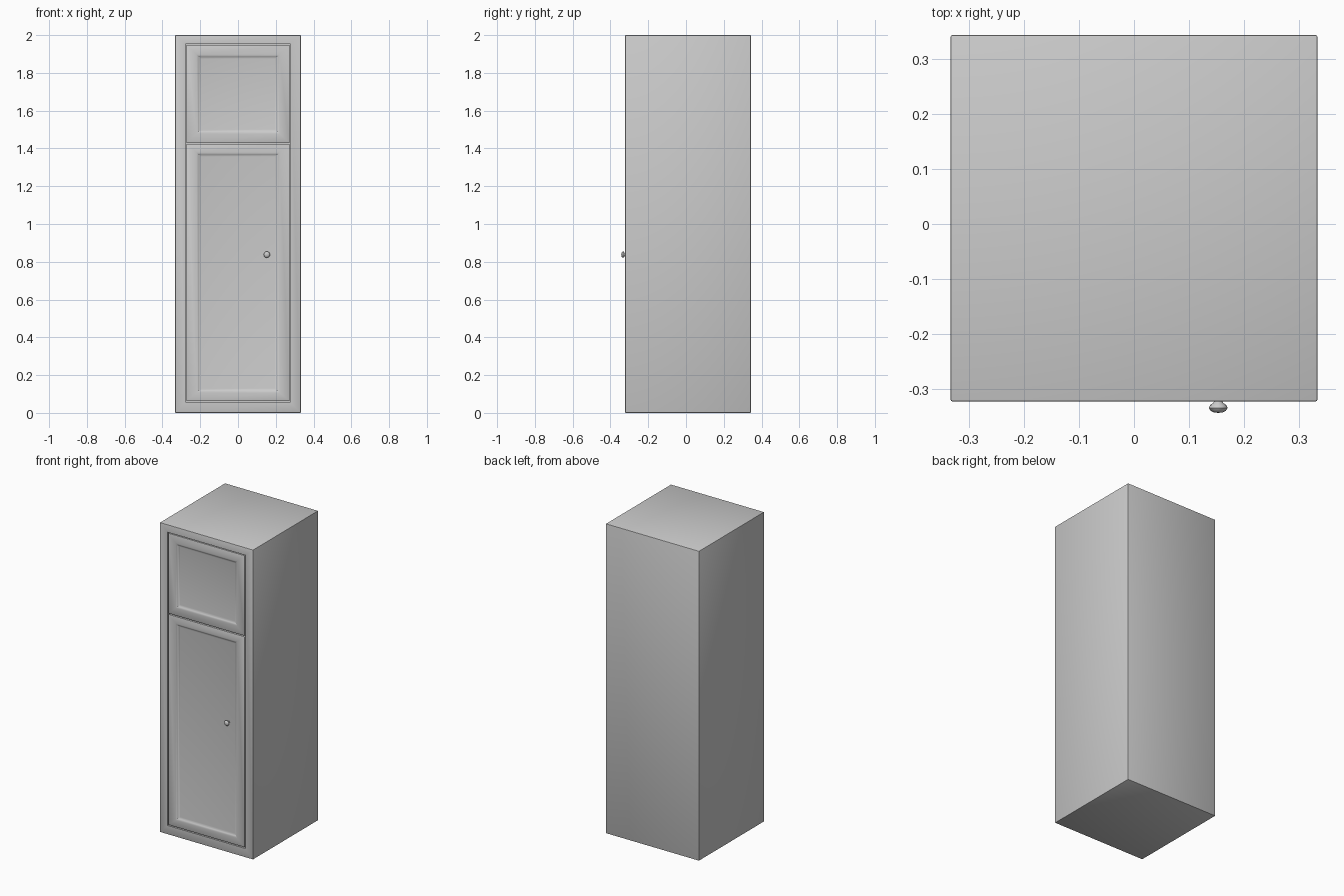
import bpy, bmesh, math
from mathutils import Matrix

if "Cube" in bpy.data.objects:
    bpy.data.objects.remove(bpy.data.objects["Cube"])

FRONT = -0.322


def finish(bm, name, angle=40):
    bmesh.ops.recalc_face_normals(bm, faces=bm.faces)
    mesh = bpy.data.meshes.new(name)
    bm.to_mesh(mesh)
    bm.free()
    ob = bpy.data.objects.new(name, mesh)
    bpy.context.collection.objects.link(ob)
    bpy.ops.object.select_all(action='DESELECT')
    ob.select_set(True)
    bpy.context.view_layer.objects.active = ob
    bpy.ops.object.shade_smooth_by_angle(angle=math.radians(angle))
    return ob


def box(x0, x1, y0, y1, z0, z1, bevel):
    """Bevelled box; returns the bmesh and its front face."""
    bm = bmesh.new()
    bmesh.ops.create_cube(bm, size=1)
    for v in bm.verts:
        v.co = (x0 if v.co.x < 0 else x1,
                y0 if v.co.y < 0 else y1,
                z0 if v.co.z < 0 else z1)
    bmesh.ops.bevel(bm, geom=bm.edges[:], offset=bevel, segments=2,
                    profile=0.5, affect='EDGES')
    bm.normal_update()
    front = max((f for f in bm.faces if f.normal.y < -0.99),
                key=lambda f: f.calc_area())
    return bm, front


def step(bm, face, x0, x1, y, z0, z1):
    """Inset the face, then place its inner loop on the given rectangle."""
    c = face.calc_center_median()
    bmesh.ops.inset_individual(bm, faces=[face], thickness=0.002)
    for v in face.verts:
        v.co = (x0 if v.co.x < c.x else x1, y, z0 if v.co.z < c.z else z1)


# Carcass with a shallow front opening
bm, front = box(-0.333, 0.333, FRONT, 0.343, 0, 2, 0.003)
opening = (-0.278, 0.278, 0.057, 1.952)
x0, x1, z0, z1 = opening
step(bm, front, x0, x1, FRONT, z0, z1)
step(bm, front, x0, x1, FRONT + 0.022, z0, z1)
finish(bm, "cabinet_body")

# Doors with recessed, softly moulded panels
PROFILE = [(0, 0), (0.005, 0.001), (0.012, 0.005), (0.019, 0.009), (0.024, 0.010)]
DOORS = {"upper_door": (1.429, 1.947, 1.477, 1.898),
         "lower_door": (0.063, 1.423, 0.106, 1.380)}
for name, (z0, z1, p0, p1) in DOORS.items():
    bm, front = box(-0.273, 0.273, FRONT, FRONT + 0.024, z0, z1, 0.002)
    for inset, depth in PROFILE:
        step(bm, front, -0.22 + inset, 0.22 - inset, FRONT + depth,
             p0 + inset, p1 - inset)
    finish(bm, name)

# Turned knob: (radius, y) profile spun about the y axis
bm = bmesh.new()
pts = [(0, -0.343), (0.008, -0.342), (0.014, -0.339), (0.017, -0.334),
       (0.015, -0.329), (0.009, -0.325), (0.007, -0.321), (0.007, -0.310)]
verts = [bm.verts.new((r, y, 0)) for r, y in pts]
edges = [bm.edges.new(p) for p in zip(verts, verts[1:])]
bmesh.ops.spin(bm, geom=verts + edges, cent=(0, 0, 0), axis=(0, 1, 0),
               angle=math.tau, steps=12)
bmesh.ops.remove_doubles(bm, verts=bm.verts, dist=0.0001)
bmesh.ops.transform(bm, matrix=Matrix.Translation((0.153, 0, 0.838)), verts=bm.verts)
finish(bm, "door_knob", 50)
